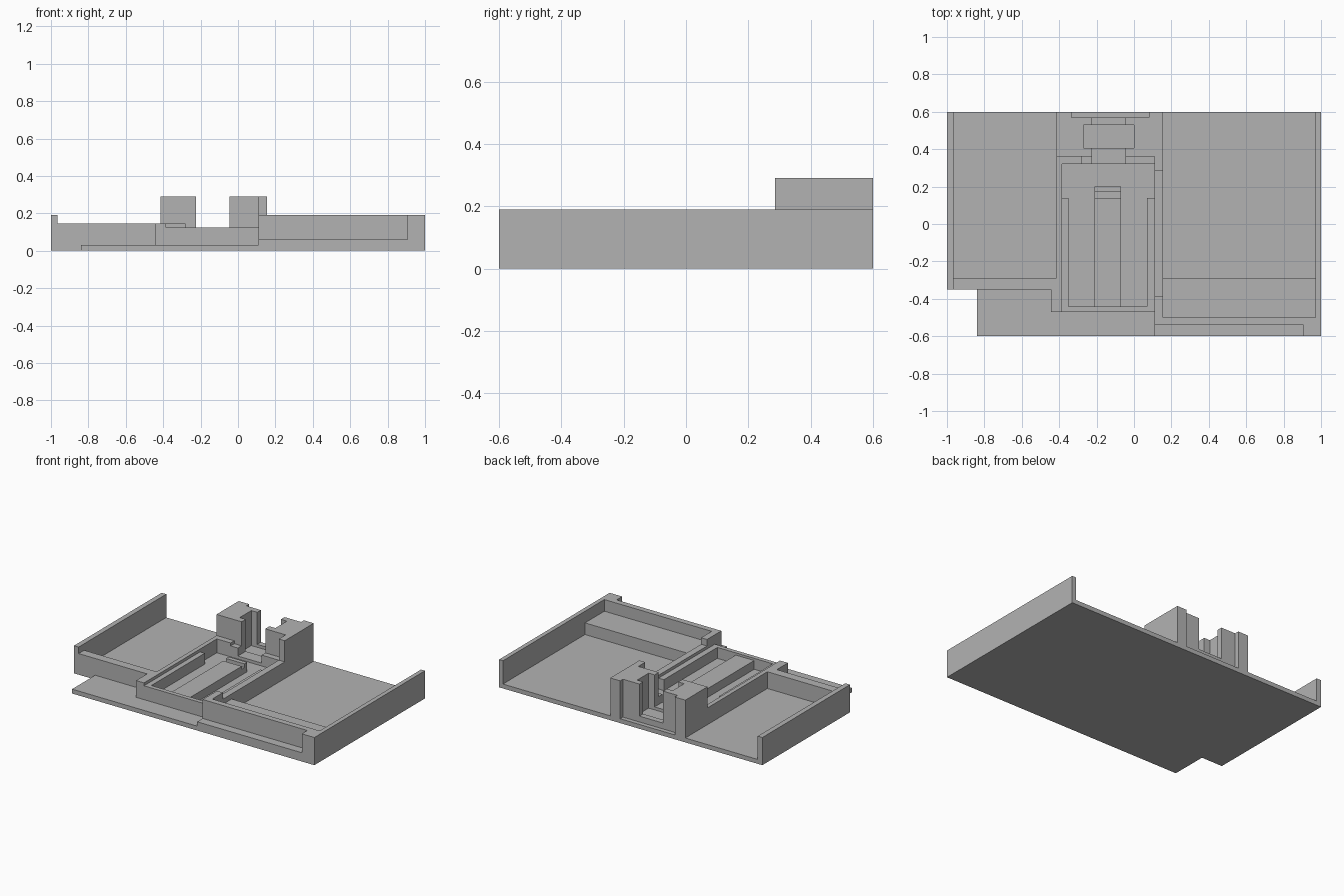
import bpy
import bmesh

old = bpy.data.objects.get("Cube")
if old:
    bpy.data.objects.remove(old)

grey = bpy.data.materials.new("plain grey")
grey.use_nodes = True
grey.diffuse_color = (0.45, 0.45, 0.45, 1)
grey.node_tree.nodes["Principled BSDF"].inputs["Base Color"].default_value = (0.45, 0.45, 0.45, 1)


def prism(name, outline, z0, z1):
    """Extrude a flat outline upward from z0 to z1."""
    bm = bmesh.new()
    face = bm.faces.new([bm.verts.new((x, y, z0)) for x, y in outline])
    top = bmesh.ops.extrude_face_region(bm, geom=[face])["geom"]
    bmesh.ops.translate(bm, vec=(0, 0, z1 - z0),
                        verts=[v for v in top if isinstance(v, bmesh.types.BMVert)])
    bmesh.ops.recalc_face_normals(bm, faces=bm.faces)
    mesh = bpy.data.meshes.new(name)
    bm.to_mesh(mesh)
    bm.free()
    mesh.materials.append(grey)
    obj = bpy.data.objects.new(name, mesh)
    bpy.context.collection.objects.link(obj)
    return obj


def box(name, x0, x1, y0, y1, z0, z1):
    return prism(name, [(x0, y0), (x1, y0), (x1, y1), (x0, y1)], z0, z1)


FLOOR, LOW, MID, WALL, TOWER = 0.03, 0.125, 0.145, 0.19, 0.29

# Base plate with one corner cut away
prism("base_plate", [(-0.84, -0.6), (1, -0.6), (1, 0.6), (-1, 0.6),
                     (-1, -0.35), (-0.84, -0.35)], 0, FLOOR)

# Outer side walls
box("right_side_wall", -1, -0.965, -0.35, 0.6, FLOOR, WALL)
box("left_side_wall", 0.97, 1, -0.6, 0.6, FLOOR, WALL)

# Low stepped wall along the front and beside the central pocket
prism("right_tray_wall", [(-0.965, -0.35), (-0.445, -0.35), (-0.445, -0.47), (-0.385, -0.47),
                          (-0.385, 0.32), (-0.28, 0.32), (-0.28, 0.36), (-0.415, 0.36),
                          (-0.415, -0.29), (-0.965, -0.29)], FLOOR, MID)

# High front wall, its corner block and the raised end of the divider
prism("left_front_wall", [(0.11, -0.54), (0.905, -0.54), (0.905, -0.6), (0.97, -0.6),
                          (0.97, -0.5), (0.155, -0.5), (0.155, -0.385), (0.11, -0.385)],
      FLOOR, WALL)
box("front_shelf", 0.11, 0.905, -0.6, -0.54, FLOOR, 0.06)
box("left_tray_step", 0.155, 0.97, -0.5, -0.29, FLOOR, 0.11)
box("divider", 0.11, 0.155, -0.385, 0.285, FLOOR, MID)

# Central pocket: floor, rim ledges and raised bar
box("pocket_floor", -0.385, 0.11, -0.44, 0.32, FLOOR, 0.05)
box("pocket_front_rim", -0.385, 0.11, -0.47, -0.44, FLOOR, LOW)
for side, x0, x1 in (("right", -0.385, -0.35), ("left", 0.07, 0.11)):
    box(side + "_pocket_ledge", x0, x1, -0.44, 0.14, FLOOR, LOW)
box("pocket_bar", -0.21, -0.07, -0.44, 0.14, FLOOR, 0.11)
box("bar_end_low", -0.21, -0.07, 0.14, 0.17, FLOOR, 0.09)
box("bar_end_stop", -0.21, -0.07, 0.17, 0.2, FLOOR, 0.115)

# Rear rim of the pocket, open in the middle
box("right_rear_rim", -0.28, -0.225, 0.32, 0.36, FLOOR, LOW)
box("left_rear_rim", -0.045, 0.11, 0.32, 0.36, FLOOR, LOW)

# Two towers facing each other around a stepped slot
prism("right_tower", [(-0.415, 0.36), (-0.225, 0.36), (-0.225, 0.405), (-0.27, 0.405),
                      (-0.27, 0.53), (-0.225, 0.53), (-0.225, 0.57), (-0.335, 0.57),
                      (-0.335, 0.6), (-0.415, 0.6)], FLOOR, TOWER)
prism("left_tower", [(-0.045, 0.36), (0.11, 0.36), (0.11, 0.285), (0.155, 0.285),
                     (0.155, 0.6), (0.08, 0.6), (0.08, 0.57), (-0.045, 0.57),
                     (-0.045, 0.53), (0, 0.53), (0, 0.405), (-0.045, 0.405)], FLOOR, TOWER)
box("slot_floor", -0.225, -0.045, 0.32, 0.405, FLOOR, 0.07)
box("chamber_floor", -0.27, 0, 0.405, 0.53, FLOOR, 0.05)
box("rear_slot_floor", -0.225, -0.045, 0.53, 0.57, FLOOR, 0.07)
